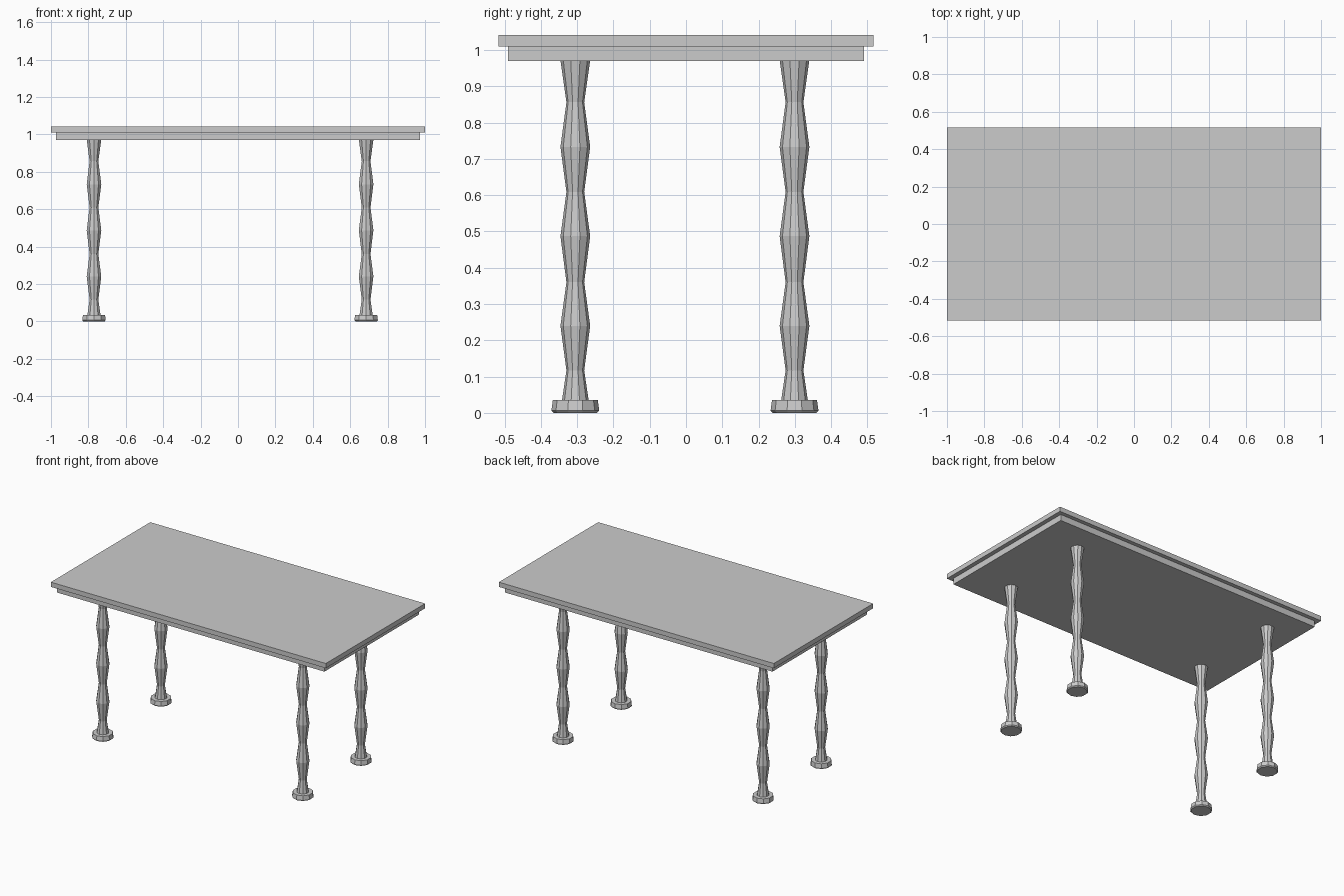
import bpy, bmesh
from math import cos, sin, pi

if "Cube" in bpy.data.objects:
    bpy.data.objects.remove(bpy.data.objects["Cube"])

SIDES = 10


def slab(name, sx, sy, z0, z1):
    bpy.ops.mesh.primitive_cube_add(size=1, location=(0, 0, (z0 + z1) / 2))
    ob = bpy.context.object
    ob.name = name
    ob.scale = (sx, sy, z1 - z0)
    return ob


def turned(name, x, y, profile):
    """Faceted lathe shape from (radius, z) pairs, capped at both ends."""
    bm = bmesh.new()
    rings = [[bm.verts.new((r * sin(2 * pi * k / SIDES), r * cos(2 * pi * k / SIDES), z))
              for k in range(SIDES)] for r, z in profile]
    for a, b in zip(rings, rings[1:]):
        for k in range(SIDES):
            n = (k + 1) % SIDES
            bm.faces.new((a[k], a[n], b[n], b[k]))
    bm.faces.new(rings[0])
    bm.faces.new(rings[-1])
    bmesh.ops.recalc_face_normals(bm, faces=bm.faces)
    mesh = bpy.data.meshes.new(name)
    bm.to_mesh(mesh)
    bm.free()
    ob = bpy.data.objects.new(name, mesh)
    ob.location = (x, y, 0)
    bpy.context.collection.objects.link(ob)


# Table top and the smaller slab under it
slab("table_top", 2.0, 1.032, 1.01, 1.041)
slab("under_slab", 1.944, 0.98, 0.97, 1.01)

# Wavy legs: wide and narrow rings alternate
WIDE, NARROW = 0.041, 0.0245
leg_profile = [(0.037, 0.033), (NARROW, 0.117), (WIDE, 0.24), (NARROW, 0.36), (WIDE, 0.487),
               (NARROW, 0.609), (WIDE, 0.733), (NARROW, 0.856), (WIDE, 0.972)]
foot_profile = [(0.06, 0.0), (0.066, 0.006), (0.062, 0.035)]

for side, x in (("left", -0.77), ("right", 0.685)):
    for end, y in (("front", -0.305), ("back", 0.299)):
        turned(f"{end}_{side}_leg", x, y, leg_profile)
        turned(f"{end}_{side}_foot", x, y, foot_profile)
